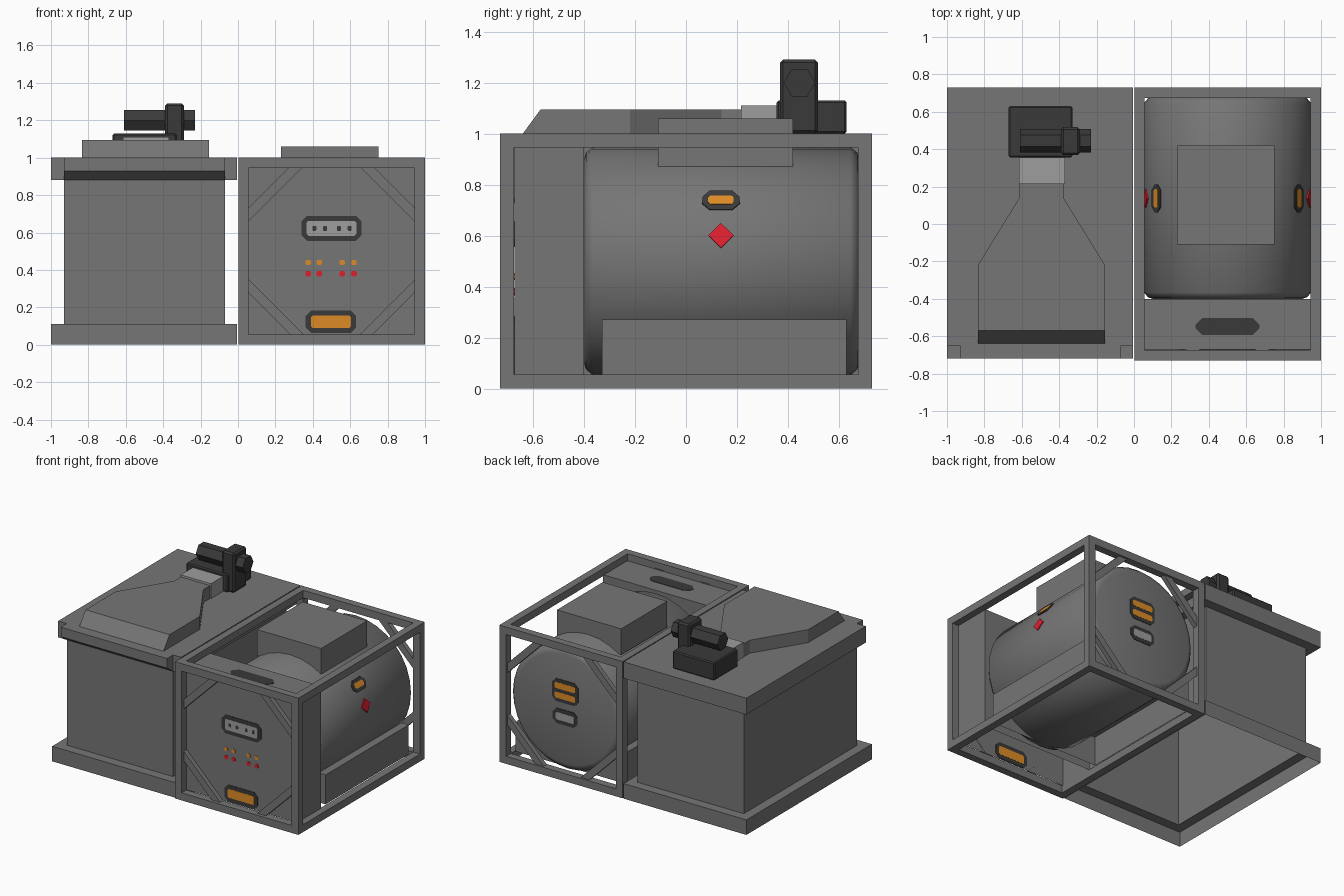
import bpy, bmesh, math
from mathutils import Vector, Matrix

if "Cube" in bpy.data.objects:
    bpy.data.objects.remove(bpy.data.objects["Cube"])


def material(name, rgb):
    m = bpy.data.materials.new(name)
    m.diffuse_color = (*rgb, 1)
    m.use_nodes = True
    m.node_tree.nodes["Principled BSDF"].inputs["Base Color"].default_value = m.diffuse_color
    return m


GREY = material("steel_grey", (0.18, 0.18, 0.18))
LIGHT = material("light_grey", (0.34, 0.34, 0.34))
DARK = material("charcoal", (0.042, 0.042, 0.042))
ORANGE = material("orange", (0.72, 0.26, 0.02))
RED = material("red", (0.72, 0.014, 0.028))


def finish(name, bm, mat):
    bmesh.ops.recalc_face_normals(bm, faces=bm.faces)
    me = bpy.data.meshes.new(name)
    bm.to_mesh(me)
    bm.free()
    me.materials.append(mat)
    ob = bpy.data.objects.new(name, me)
    bpy.context.collection.objects.link(ob)
    return ob


def box(name, x, y, z, mat=GREY, open_bottom=False, bevel=0):
    bm = bmesh.new()
    bmesh.ops.create_cube(bm, size=1)
    for v in bm.verts:
        v.co = [(a + b) / 2 + c * (b - a) for (a, b), c in zip((x, y, z), v.co)]
    if open_bottom:
        bmesh.ops.delete(bm, geom=[f for f in bm.faces if f.normal.z < -0.5], context='FACES')
    if bevel:
        bmesh.ops.bevel(bm, geom=bm.edges[:], offset=bevel, segments=1, affect='EDGES')
    return finish(name, bm, mat)


def loft(name, rings, mat=GREY, cap_start=True, cap_end=True):
    """Skin a list of equal-length point rings."""
    bm = bmesh.new()
    vs = [[bm.verts.new(p) for p in r] for r in rings]
    n = len(vs[0])
    for a, b in zip(vs, vs[1:]):
        for i in range(n):
            j = (i + 1) % n
            bm.faces.new((a[i], a[j], b[j], b[i]))
    if cap_start:
        bm.faces.new(vs[0][::-1])
    if cap_end:
        bm.faces.new(vs[-1])
    bmesh.ops.dissolve_degenerate(bm, dist=1e-5, edges=bm.edges[:])
    return finish(name, bm, mat)


def plate(name, origin, u, v, w, h, mat, t=0.003, c=0.0):
    """Thin flat plate with corners cut by c, lying in the u/v plane."""
    o, u, v = Vector(origin), Vector(u).normalized(), Vector(v).normalized()
    n = u.cross(v)
    a, b = w / 2, h / 2
    pts = [(a, c - b), (a, b - c), (a - c, b), (c - a, b),
           (-a, b - c), (-a, c - b), (c - a, -b), (a - c, -b)] if c else \
          [(a, -b), (a, b), (-a, b), (-a, -b)]
    return loft(name, [[o + u * p + v * q + n * s for p, q in pts] for s in (-t, t)], mat)


def framed(name, origin, u, v, w, h, inner, mat, c=0.03):
    plate(name + "_border", origin, u, v, w, h, DARK, 0.003, c)
    plate(name, origin, u, v, inner[0], inner[1], mat, 0.0045, c * 0.3)


# ---- Left unit: open-bottomed skirt, walls and overhanging roof as one shell
def rect(x0, x1, y0, y1, z):
    return [(x0, y0, z), (x1, y0, z), (x1, y1, z), (x0, y1, z)]


outer, wall, roof = (-1, -0.005, -0.72, 0.73), (-0.93, -0.07, -0.65, 0.66), (-1, -0.005, -0.65, 0.73)
loft("housing", [rect(*outer, 0), rect(*outer, 0.11), rect(*wall, 0.11),
                 rect(*wall, 0.88), rect(*roof, 0.88), rect(*roof, 1.0)], cap_start=False)
lip = [(-0.65, 1.0), (-0.72, 1.0), (-0.72, 0.93), (-0.65, 0.88)]
loft("roof_front_lip", [[(x, y, z) for y, z in lip] for x in (-0.93, -0.07)])

# Duct hood tapering towards the fan, with sloped front
half = [(0.34, None), (0.34, -0.22), (0.118, 0.14), (0.118, 0.22)]


def hood_ring(front, z):
    r = [(s, front if y is None else y) for s, y in half]
    return [(-0.495 + s, y, z) for s, y in r] + [(-0.495 - s, y, z) for s, y in r[::-1]]


loft("duct_hood", [hood_ring(-0.64, 1.0), hood_ring(-0.57, 1.095)])
box("duct_collar", (-0.615, -0.37), (0.215, 0.36), (1.0, 1.11), LIGHT)
box("fan_base", (-0.67, -0.33), (0.355, 0.63), (1.0, 1.13), DARK, bevel=0.008)
box("gearbox", (-0.39, -0.29), (0.368, 0.518), (1.0, 1.29), DARK, bevel=0.012)
hexa = [(0.445 + 0.062 * math.cos(k * math.pi / 3), 1.2 + 0.062 * math.sin(k * math.pi / 3))
        for k in range(6)]
loft("motor", [[(x, y, z) for y, z in hexa] for x in (-0.61, -0.23)], DARK)

# ---- Right unit: frame of twelve bars
T = 0.055
ends = {'x': ((0.002, T), (1 - T, 1.0)), 'y': ((-0.73, T - 0.73), (0.73 - T, 0.73)),
        'z': ((0, T), (1 - T, 1.0))}
for i in range(2):
    for j in range(2):
        box("frame_post", ends['x'][i], ends['y'][j], (0, 1))
        box("frame_cross_rail", (T, 1 - T), ends['y'][i], ends['z'][j])
        box("frame_side_rail", ends['x'][i], (T - 0.73, 0.73 - T), ends['z'][j])

# Diagonal corner braces, front and back
for y0, y1 in ((-0.705, -0.67), (0.68, 0.715)):
    for sx in (-1, 1):
        for sz in (-1, 1):
            prof = [(0.45, 0.15), (0.45, 0.22), (0.22, 0.45), (0.15, 0.45)]
            loft("corner_brace", [[(0.5 + sx * a, y, 0.505 + sz * b) for a, b in prof]
                                  for y in (y0, y1)])

# Tank: lathed profile along y
N = 32
prof = [(-0.40, 0.40), (-0.392, 0.425), (-0.365, 0.448), (0.645, 0.448), (0.672, 0.425), (0.68, 0.40)]
tank = loft("tank", [[(0.5 + r * math.cos(2 * math.pi * k / N), y, 0.5 + r * math.sin(2 * math.pi * k / N))
                      for k in range(N)] for y, r in prof])
bpy.context.view_layer.objects.active = tank
tank.select_set(True)
bpy.ops.object.shade_smooth_by_angle(angle=math.radians(50))

# Control cabinet, tank saddle and top hatch
box("control_cabinet", (0.05, 0.95), (-0.672, -0.40), (0.055, 0.95), open_bottom=True)
box("tank_saddle", (0.06, 0.94), (-0.33, 0.63), (0.055, 0.27), open_bottom=True)
box("top_hatch", (0.23, 0.75), (-0.11, 0.42), (0.87, 1.06))

# ---- Front panel details
X, Y, Z = (1, 0, 0), (0, 1, 0), (0, 0, 1)
F = -0.672
framed("display", (0.5, F, 0.622), X, Z, 0.32, 0.135, (0.265, 0.08), LIGHT)
for x in (0.408, 0.465, 0.54, 0.597):
    plate("display_mark", (x, F, 0.622), X, Z, 0.022, 0.026, DARK, 0.0049, 0.004)
for x in (0.375, 0.435, 0.557, 0.62):
    plate("orange_lamp", (x, F, 0.44), X, Z, 0.028, 0.028, ORANGE, 0.003, 0.006)
    plate("red_lamp", (x, F, 0.38), X, Z, 0.03, 0.03, RED, 0.003, 0.007)
framed("lower_light", (0.497, F, 0.123), X, Z, 0.27, 0.122, (0.215, 0.065), ORANGE)
plate("top_slot", (0.5, -0.548, 0.95), X, Y, 0.34, 0.09, DARK, 0.003, 0.035)

# ---- Tank back details
B = 0.681
plate("back_light_border", (0.5, B, 0.625), X, Z, 0.21, 0.165, DARK, 0.003, 0.03)
for z in (0.66, 0.59):
    plate("back_light", (0.5, B, z), X, Z, 0.165, 0.045, ORANGE, 0.0045, 0.008)
framed("back_badge", (0.5, B, 0.437), X, Z, 0.2, 0.11, (0.15, 0.055), LIGHT)

# ---- Tank side details, mirrored left and right
for s in (-1, 1):
    for z, kind in ((0.738, "light"), (0.60, "diamond")):
        a = math.asin((z - 0.5) / 0.448)
        o = (0.5 + s * 0.449 * math.cos(a), 0.137, z)
        v = Vector((-s * math.sin(a), 0, math.cos(a)))
        if kind == "light":
            framed("side_light", o, Y, v, 0.15, 0.086, (0.10, 0.04), ORANGE, 0.03)
        else:
            plate("side_diamond", o, Vector(Y) + v, v - Vector(Y), 0.07, 0.07, RED, 0.0045)
